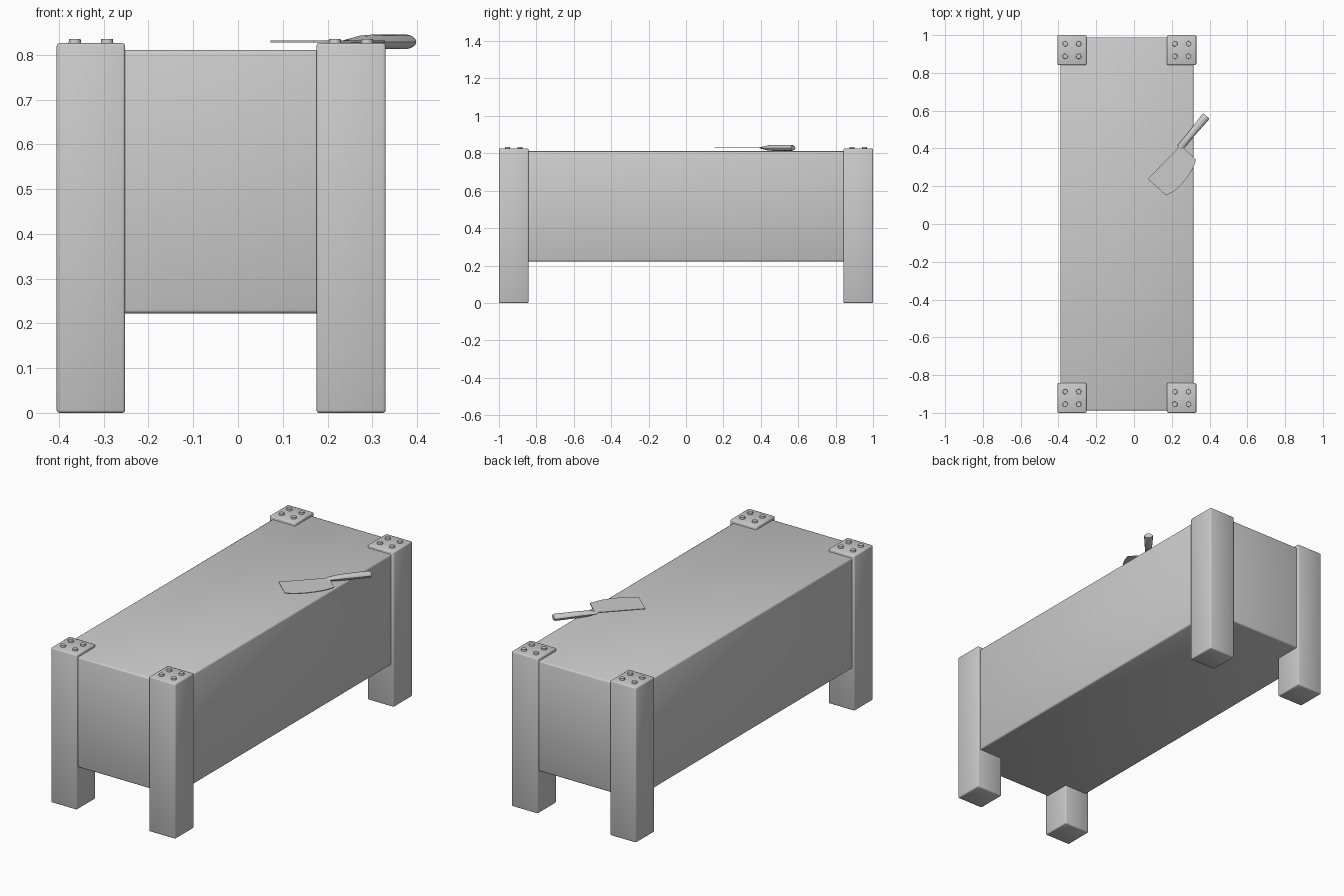
import bpy, bmesh, math
from mathutils import Vector, Matrix

if "Cube" in bpy.data.objects:
    bpy.data.objects.remove(bpy.data.objects["Cube"])


def make_object(name, bm, smooth_angle=None):
    bmesh.ops.recalc_face_normals(bm, faces=bm.faces[:])
    mesh = bpy.data.meshes.new(name)
    bm.to_mesh(mesh)
    bm.free()
    ob = bpy.data.objects.new(name, mesh)
    bpy.context.collection.objects.link(ob)
    if smooth_angle:
        bpy.ops.object.select_all(action='DESELECT')
        bpy.context.view_layer.objects.active = ob
        ob.select_set(True)
        bpy.ops.object.shade_smooth_by_angle(angle=math.radians(smooth_angle))
    return ob


def block(name, lo, hi, bevel):
    lo, hi = Vector(lo), Vector(hi)
    bm = bmesh.new()
    bmesh.ops.create_cube(bm, size=1)
    for v in bm.verts:
        v.co = (lo + hi) / 2 + v.co * (hi - lo)
    bmesh.ops.bevel(bm, geom=bm.edges[:], offset=bevel, segments=2,
                    profile=0.5, affect='EDGES')
    return make_object(name, bm, 60)


# Solid chopping block
block("block_body", (-0.39, -0.988, 0.222), (0.315, 0.988, 0.811), 0.008)

# Corner legs with four bolts on each top
LEG_TOP = 0.826
for side, x0, x1 in (("left", -0.405, -0.252), ("right", 0.175, 0.33)):
    for end, y0, y1 in (("front", -1, -0.842), ("back", 0.842, 1)):
        block(f"{end}_{side}_leg", (x0, y0, 0), (x1, y1, LEG_TOP), 0.006)
        bm = bmesh.new()
        for dx in (-0.036, 0.036):
            for dy in (-0.033, 0.033):
                pos = ((x0 + x1) / 2 + dx, (y0 + y1) / 2 + dy, LEG_TOP + 0.002)
                bmesh.ops.create_cone(bm, cap_ends=True, segments=12,
                                      radius1=0.0145, radius2=0.013, depth=0.014,
                                      matrix=Matrix.Translation(pos))
        make_object(f"{end}_{side}_bolts", bm, 30)

# Cleaver blade: flat outline given thickness
outline = [(0.073, 0.238), (0.247, 0.417), (0.328, 0.341), (0.317, 0.307),
           (0.303, 0.277), (0.281, 0.245), (0.252, 0.210), (0.220, 0.179),
           (0.190, 0.160), (0.169, 0.153)]
bm = bmesh.new()
face = bm.faces.new([bm.verts.new((x, y, 0.828)) for x, y in outline])
ext = bmesh.ops.extrude_face_region(bm, geom=[face])
for v in ext["geom"]:
    if isinstance(v, bmesh.types.BMVert):
        v.co.z += 0.004
make_object("cleaver_blade", bm)

# Cleaver handle: oval rings lofted along its axis
start, end = Vector((0.242, 0.402, 0.829)), Vector((0.383, 0.572, 0.829))
axis = (end - start).normalized()
across = Vector((-axis.y, axis.x, 0))
SIDES = 12
bm = bmesh.new()
rings = []
for t, half_w, half_h in ((0, 0.017, 0.004), (0.22, 0.018, 0.014),
                          (0.4, 0.018, 0.016), (0.96, 0.023, 0.016),
                          (1, 0.020, 0.013)):
    ring = []
    for i in range(SIDES):
        a = math.tau * i / SIDES
        co = start.lerp(end, t) + across * half_w * math.cos(a)
        co.z += half_h * math.sin(a)
        ring.append(bm.verts.new(co))
    rings.append(ring)
for r0, r1 in zip(rings, rings[1:]):
    for i in range(SIDES):
        j = (i + 1) % SIDES
        bm.faces.new((r0[i], r0[j], r1[j], r1[i]))
bm.faces.new(rings[0])
bm.faces.new(rings[-1])
make_object("cleaver_handle", bm, 35)
